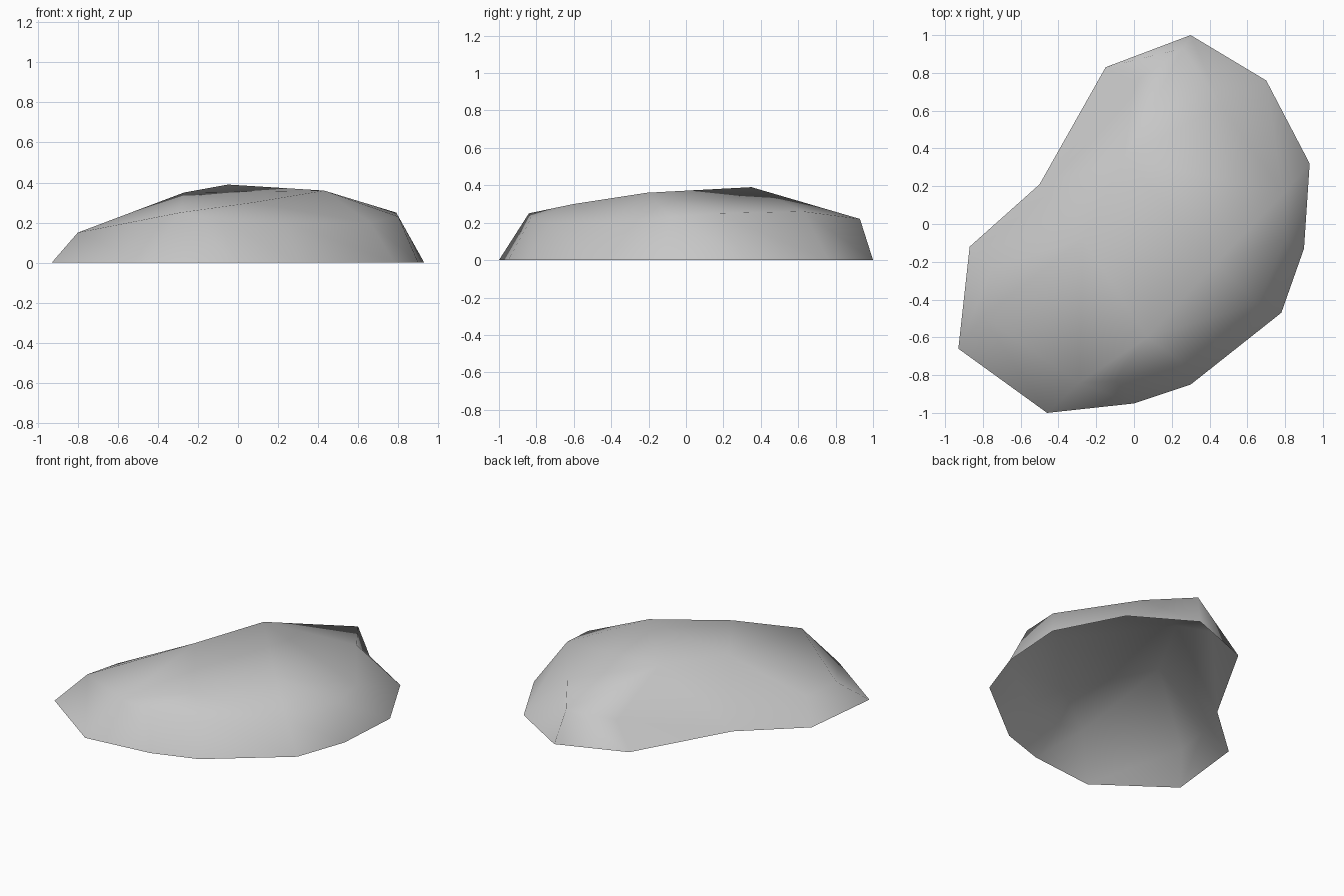
import bpy
import bmesh

# Remove the default cube
default_cube = bpy.data.objects.get("Cube")
if default_cube:
    bpy.data.objects.remove(default_cube, do_unlink=True)

# Stone material
stone = bpy.data.materials.new("stone grey")
stone.use_nodes = True
grey = (0.57, 0.57, 0.57, 1)
stone.diffuse_color = grey
for node in stone.node_tree.nodes:
    if node.type == "BSDF_PRINCIPLED":
        node.inputs["Base Color"].default_value = grey

# Ground outline, running clockwise from the back tip
outline = [(.3, 1), (.7, .76), (.93, .32), (.9, -.13), (.78, -.47), (.3, -.85),
           (0, -.95), (-.46, -1), (-.93, -.66), (-.87, -.12), (-.5, .21), (-.15, .83)]

# Shoulder points, one above each outline point
shoulder = {
    "back_tip": (.26, .93, .22),
    "back_left": (.46, .63, .26),
    "left_rear": (.79, .16, .25),
    "left_fore": (.8, -.08, .23),
    "left_skirt": (.66, -.42, .2),
    "front_skirt": (.25, -.73, .2),
    "front_mid": (-.1, -.83, .22),
    "front_edge": (-.29, -.84, .25),
    "right_fore": (-.8, -.49, .15),
    "right_rear": (-.75, -.23, .14),
    "right_crest": (-.27, -.08, .35),
    "back_right": (0, .75, .15),
}
# High points inside the shoulder
crests = {
    "peak": (-.05, .35, .39),
    "left_crest": (.43, -.21, .36),
    "front_crest": (.07, -.6, .3),
}

bm = bmesh.new()
rim = [bm.verts.new((x, y, 0)) for x, y in outline]
top = {name: bm.verts.new(co) for name, co in shoulder.items()}
ring = list(top.values())
top.update({name: bm.verts.new(co) for name, co in crests.items()})
peak = top["peak"]

# Sloping sides; the peak takes over from the right crest in the hollow
count = len(rim)
for i in range(count):
    j = (i + 1) % count
    start = ring[i]
    if start is top["right_crest"]:
        bm.faces.new((rim[i], start, peak))
        start = peak
    bm.faces.new((rim[i], start, ring[j]))
    bm.faces.new((rim[j], rim[i], ring[j]))

# Crown facets
crown = [
    "back_tip back_left peak",
    "back_tip peak back_right",
    "back_left left_rear peak",
    "left_rear left_crest peak",
    "left_rear left_fore left_crest",
    "left_fore left_skirt left_crest",
    "left_skirt front_crest left_crest",
    "left_skirt front_skirt front_crest",
    "front_skirt front_mid front_crest",
    "front_mid front_edge front_crest",
    "left_crest right_crest peak",
    "left_crest front_crest right_crest",
    "front_crest front_edge right_crest",
    "front_edge right_fore right_crest",
    "right_fore right_rear right_crest",
]
for facet in crown:
    bm.faces.new([top[name] for name in facet.split()])

# Point every face outward on the open-bottomed shell
bmesh.ops.recalc_face_normals(bm, faces=bm.faces[:])
bm.normal_update()
if sum(face.normal.z * face.calc_area() for face in bm.faces) < 0:
    bmesh.ops.reverse_faces(bm, faces=bm.faces[:])
for face in bm.faces:
    face.smooth = True

mesh = bpy.data.meshes.new("rock_shell")
bm.to_mesh(mesh)
bm.free()
mesh.materials.append(stone)
rock = bpy.data.objects.new("rock_shell", mesh)
bpy.context.collection.objects.link(rock)
